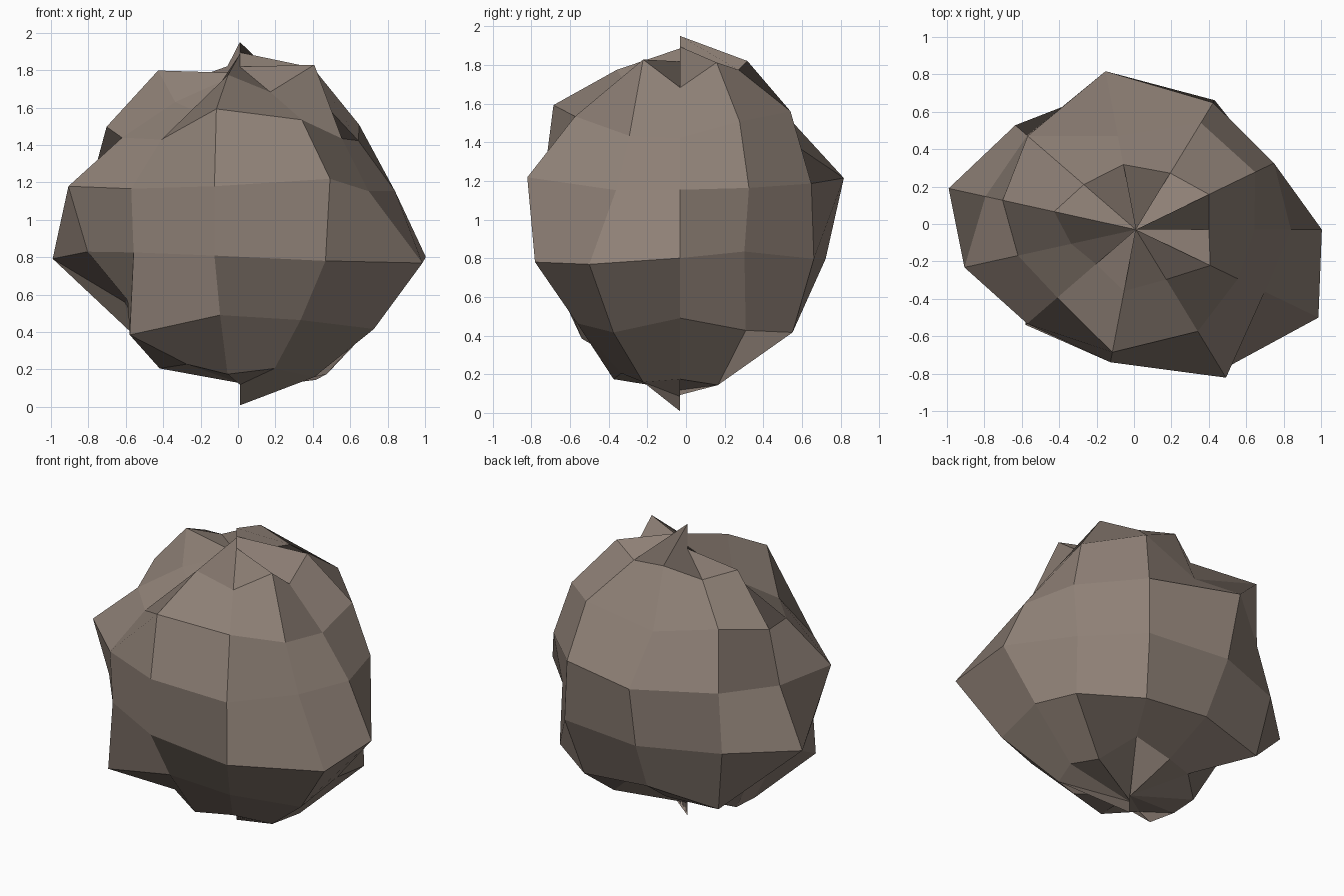
import bpy
import bmesh
from math import pi, sin, cos
from mathutils import Vector

default_cube = bpy.data.objects.get("Cube")
if default_cube:
    bpy.data.objects.remove(default_cube, do_unlink=True)

# A coarse globe, squashed in depth and height, whose corners are pushed
# in or out: one row per ring from top to bottom, in percent of the radius.
# The first and last rows are the poles, where every column has its own tip,
# which leaves the ends jagged.
CENTRE = Vector((0.01, -0.03, 0.994))
STRETCH = Vector((1, 0.75, 0.85))
RING_PUSH = [
    [91, 106, 93, 112.5, 93, 93, 93, 95, 105, 97, 97],
    [90, 107, 102, 108, 98, 105, 83, 75, 102, 90, 109],
    [81, 97, 107, 86, 113, 95, 84, 82, 113, 102, 83],
    [85, 90, 102, 117, 91, 86, 98, 91, 98, 119, 84],
    [102, 84, 104, 104, 101, 107, 87, 89, 98, 113, 119],
    [95, 107, 109, 101, 113, 82, 80, 115, 95, 100, 109],
    [107, 111, 80, 95, 94, 102, 103, 100, 107, 103, 109],
    [107, 103, 106, 103, 102, 102, 102, 102, 103, 103, 116],
]
SEGMENTS = len(RING_PUSH[0])
BANDS = len(RING_PUSH) - 1


def globe_point(band, segment, push):
    """Point on the pushed globe, counted from the top and around z."""
    polar = pi * band / BANDS
    around = 2 * pi * segment / SEGMENTS
    direction = Vector((sin(polar) * cos(around),
                        sin(polar) * sin(around),
                        cos(polar)))
    return CENTRE + direction * STRETCH * (push / 100)


def make_material(name, colour):
    material = bpy.data.materials.new(name)
    material.use_nodes = True
    material.diffuse_color = colour
    shader = next(n for n in material.node_tree.nodes
                  if n.type == 'BSDF_PRINCIPLED')
    shader.inputs["Base Color"].default_value = colour
    shader.inputs["Roughness"].default_value = 0.9
    return material


bm = bmesh.new()
rings = [[bm.verts.new(globe_point(band, segment, push))
          for segment, push in enumerate(row)]
         for band, row in enumerate(RING_PUSH)]

# Four-sided facets between neighbouring rings
for upper, lower in zip(rings, rings[1:]):
    for segment in range(SEGMENTS):
        following = (segment + 1) % SEGMENTS
        bm.faces.new((lower[segment], lower[following],
                      upper[following], upper[segment]))

mesh = bpy.data.meshes.new("rock")
bm.to_mesh(mesh)
bm.free()

mesh.materials.append(make_material("stone brown", (0.27, 0.215, 0.18, 1)))
rock = bpy.data.objects.new("rock", mesh)
bpy.context.collection.objects.link(rock)
